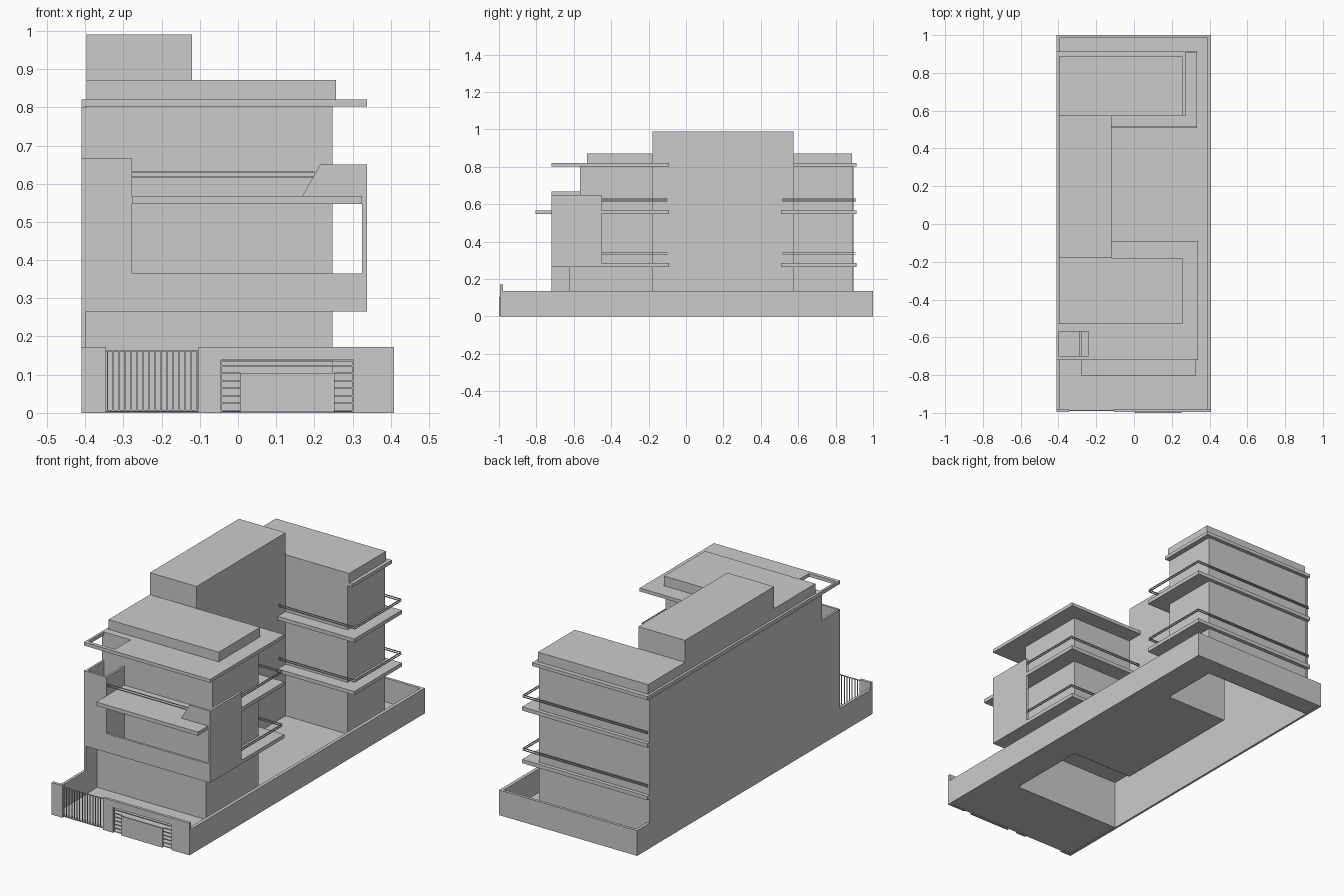
import bpy, bmesh

if "Cube" in bpy.data.objects:
    bpy.data.objects.remove(bpy.data.objects["Cube"])


def make(name, bm):
    bmesh.ops.recalc_face_normals(bm, faces=bm.faces)
    me = bpy.data.meshes.new(name)
    bm.to_mesh(me)
    bm.free()
    ob = bpy.data.objects.new(name, me)
    bpy.context.collection.objects.link(ob)
    return ob


def prism(name, pts, z0, z1, bottom=True, top=True):
    """Plan outline raised from z0 to z1."""
    bm = bmesh.new()
    lo = [bm.verts.new((x, y, z0)) for x, y in pts]
    hi = [bm.verts.new((x, y, z1)) for x, y in pts]
    n = len(pts)
    for i in range(n):
        j = (i + 1) % n
        bm.faces.new((lo[i], lo[j], hi[j], hi[i]))
    if bottom:
        bm.faces.new(lo[::-1])
    if top:
        bm.faces.new(hi)
    return make(name, bm)


def box(name, x0, x1, y0, y1, z0, z1):
    return prism(name, [(x0, y0), (x1, y0), (x1, y1), (x0, y1)], z0, z1)


def elevation(name, pts, axis, a, b):
    """Upright outline given thickness along axis x or y."""
    bm = bmesh.new()
    put = (lambda p, d: (d, p[0], p[1])) if axis == 'x' else (lambda p, d: (p[0], d, p[1]))
    A = [bm.verts.new(put(p, a)) for p in pts]
    B = [bm.verts.new(put(p, b)) for p in pts]
    n = len(pts)
    bm.faces.new(A)
    bm.faces.new(B[::-1])
    for i in range(n):
        j = (i + 1) % n
        bm.faces.new((A[i], A[j], B[j], B[i]))
    return make(name, bm)


L, W, C = -0.398, 0.247, -0.12      # left face, right face, core face
S = 0.338                           # slab edge


def c_plan(front):
    return [(L, front), (W, front), (W, -0.18), (C, -0.18), (C, 0.575),
            (W, 0.575), (W, 0.892), (L, 0.892)]


# Building body: C-shaped plan, open underneath
prism("ground_storey_walls", c_plan(-0.625), 0, 0.265, bottom=False, top=False)
prism("upper_storey_walls", c_plan(-0.568), 0.265, 0.81, bottom=False)

# Ground paving around the footprint
G0, G1 = 0.002, 0.008
box("front_yard", -0.40, 0.40, -0.985, -0.625, G0, G1)
box("side_path", W, 0.40, -0.625, 0.99, G0, G1)
box("courtyard", C, W, -0.18, 0.575, G0, G1)
box("rear_yard", -0.40, W, 0.892, 0.99, G0, G1)

# Tall left party wall with stepped front, low boundary walls
elevation("party_wall", [(-0.72, 0), (0.895, 0), (0.895, 0.80), (-0.568, 0.80),
                         (-0.568, 0.665), (-0.72, 0.665)], 'x', -0.41, L)
H = 0.135
box("left_wall_front", -0.41, -0.395, -0.98, -0.72, 0, H)
box("left_wall_rear", -0.41, -0.395, 0.895, 1.0, 0, H)
box("rear_wall", -0.395, 0.39, 0.985, 1.0, 0, H)
box("right_wall", 0.39, 0.408, -0.98, 1.0, 0, H)

# Street wall with garage opening
F0, F1 = -0.994, -0.979
box("street_wall_left", -0.41, -0.345, F0, F1, 0, 0.172)
elevation("street_wall_right", [(-0.105, 0), (-0.045, 0), (-0.045, 0.138), (0.302, 0.138),
                                (0.302, 0), (0.408, 0), (0.408, 0.172), (-0.105, 0.172)],
          'y', F0, F1)

# Pedestrian gate of vertical bars
for z in (0.004, 0.161):
    box("gate_rail", -0.345, -0.105, -0.989, -0.985, z, z + 0.004)
for i in range(16):
    x = -0.342 + i * 0.0156
    box("gate_bar", x - 0.0015, x + 0.0015, -0.989, -0.985, 0.004, 0.165)

# Garage door: panel with slats behind
box("garage_panel", 0.005, 0.252, -1.0, -0.992, 0.002, 0.105)
for z in (0.121, 0.133):
    box("garage_top_slat", -0.045, 0.302, -0.990, -0.985, z, z + 0.004)
for x0, x1 in ((-0.045, 0.005), (0.252, 0.302)):
    for i in range(6):
        z = 0.004 + i * 0.0195
        box("garage_slat", x0, x1, -0.990, -0.985, z, z + 0.004)
for x in (-0.045, 0.299):
    box("garage_post", x, x + 0.003, -0.990, -0.985, 0, 0.137)

# Balcony slabs
for z in (0.265, 0.547):
    box("front_floor_slab", -0.40, S, -0.718, -0.09, z, z + 0.02)
    prism("rear_floor_slab", [(C, 0.508), (S - 0.004, 0.508), (S - 0.004, 0.912),
                              (-0.41, 0.912), (-0.41, 0.80), (C, 0.80)], z, z + 0.02)
box("front_canopy", -0.277, 0.325, -0.805, -0.71, 0.547, 0.567)

# Roof slab, with an open well at the front left corner
R0, R1 = 0.802, 0.82
box("front_roof_slab", -0.41, S, -0.568, -0.09, R0, R1)
box("roof_well_front", -0.41, S, -0.72, -0.70, R0, R1)
box("roof_well_left", -0.41, L, -0.70, -0.568, R0, R1)
box("roof_well_right", -0.24, S, -0.70, -0.568, R0, R1)
box("core_roof_slab", -0.41, C, -0.09, 0.575, R0, R1)
box("rear_roof_slab", -0.41, 0.275, 0.575, 0.912, R0, R1)

# Rooftop volumes
box("front_roof_block", -0.397, 0.257, -0.53, -0.18, R1, 0.872)
box("rear_roof_block", -0.397, 0.257, 0.575, 0.888, R1, 0.872)
box("stair_core", -0.397, C, -0.18, 0.575, R1, 0.99)

# Projecting front frame
Y0, Y1 = -0.72, -0.708
box("frame_left_front", -0.41, -0.277, Y0, Y1, 0.265, 0.667)
box("frame_left_return", -0.289, -0.277, Y1, -0.568, 0.265, 0.667)
box("frame_parapet", -0.277, S, Y0, Y1, 0.265, 0.365)
box("frame_right_side", 0.325, S, Y0, -0.453, 0.265, 0.65)
elevation("frame_sloped_panel", [(0.168, 0.567), (0.325, 0.567), (0.325, 0.547), (S, 0.547),
                                 (S, 0.65), (0.215, 0.65)], 'y', Y0, Y1)

# Railings: two thin rails along each balcony edge
t = 0.002
E = S - 0.006
for base in (0.331, 0.616):
    for z in (base, base + 0.01):
        for name, x0, x1, y0, y1 in (
                ("front_side_rail", E, E, -0.453, -0.102),
                ("front_court_rail", C, E, -0.102, -0.102),
                ("rear_court_rail", C, E, 0.515, 0.515),
                ("rear_side_rail", E, E, 0.515, 0.906),
                ("rear_rail", -0.405, E, 0.906, 0.906)):
            box(name, x0 - t, x1 + t, y0 - t, y1 + t, z, z + 0.004)
for z in (0.616, 0.628):
    box("front_rail", -0.277, 0.20, -0.716, -0.712, z, z + 0.004)
